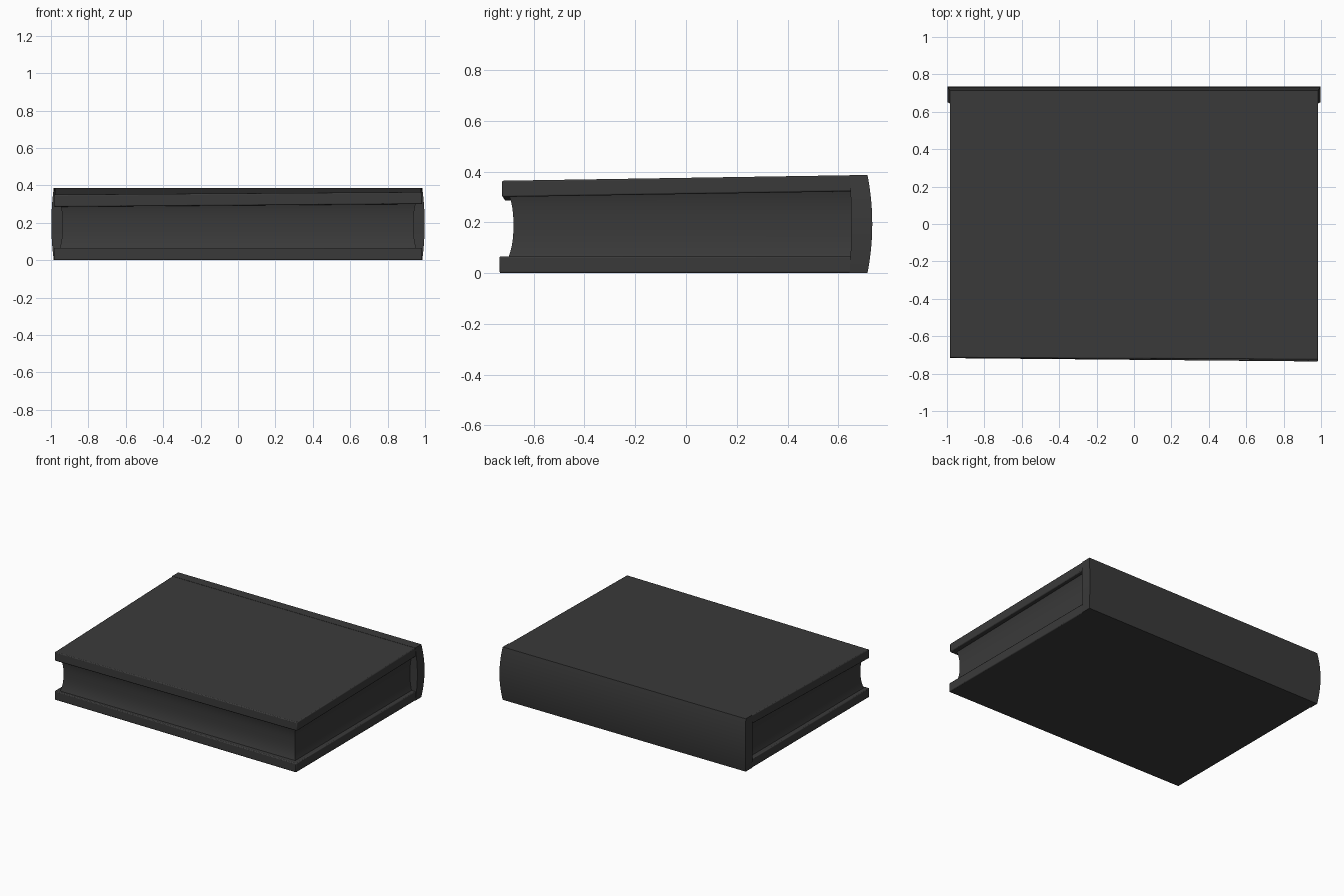
import bpy
import bmesh

if "Cube" in bpy.data.objects:
    bpy.data.objects.remove(bpy.data.objects["Cube"], do_unlink=True)

GREY = (0.042, 0.042, 0.042, 1.0)
mat = bpy.data.materials.new("charcoal grey")
mat.use_nodes = True
mat.diffuse_color = GREY
shader = mat.node_tree.nodes["Principled BSDF"]
shader.inputs["Base Color"].default_value = GREY
shader.inputs["Roughness"].default_value = 0.7


def loft(name, rings, bevel=0.0):
    """Closed solid through a stack of four-cornered rings."""
    bm = bmesh.new()
    stack = [[bm.verts.new(p) for p in ring] for ring in rings]
    for low, high in zip(stack, stack[1:]):
        for i in range(4):
            j = (i + 1) % 4
            bm.faces.new((low[i], low[j], high[j], high[i]))
    bm.faces.new(stack[0][::-1])
    bm.faces.new(stack[-1])
    bmesh.ops.recalc_face_normals(bm, faces=bm.faces)
    mesh = bpy.data.meshes.new(name)
    bm.to_mesh(mesh)
    bm.free()
    mesh.materials.append(mat)
    obj = bpy.data.objects.new(name, mesh)
    bpy.context.collection.objects.link(obj)
    if bevel:
        mod = obj.modifiers.new("soft edge", "BEVEL")
        mod.width = bevel
        mod.segments = 2
    bpy.ops.object.select_all(action="DESELECT")
    obj.select_set(True)
    bpy.context.view_layer.objects.active = obj
    bpy.ops.object.shade_smooth_by_angle(angle=0.6)
    return obj


def curved_block(name, half_x, front, back, z0, z1, curve, power, steps=16):
    """Block whose side, front and back walls bow by the three amounts in curve."""
    rings = []
    for k in range(steps + 1):
        t = k / steps
        bow = 1 - abs(2 * t - 1) ** power
        x = half_x + curve[0] * bow
        y0, y1 = front + curve[1] * bow, back + curve[2] * bow
        z = z0 + (z1 - z0) * t
        rings.append([(-x, y0, z), (x, y0, z), (x, y1, z), (-x, y1, z)])
    return loft(name, rings)


def cover(name, front_left, front_right, bottom, top):
    """Board with heights given at front -x, front +x and back."""
    x, back = 0.985, 0.67
    plan = [(-x, front_left), (x, front_right), (x, back), (-x, back)]
    rings = []
    for a, b, c in (bottom, top):
        rings.append([(px, py, z) for (px, py), z in zip(plan, (a, b, c, c))])
    return loft(name, rings, bevel=0.006)


# Boards, the upper one sinking towards the open edge
cover("bottom_cover", -0.717, -0.735, (0, 0, 0), (0.066, 0.066, 0.066))
cover("top_cover", -0.715, -0.725, (0.285, 0.30, 0.322), (0.35, 0.364, 0.386))

# Rounded spine, bowed outwards at the back and both ends
curved_block("spine", 0.985, 0.645, 0.715, 0.0, 0.387, (0.013, 0.006, 0.019), 2)

# Page block, hollowed along its three open edges
curved_block("pages", 0.958, -0.705, 0.67, 0.05, 0.326, (-0.02, 0.025, 0), 2.5)
